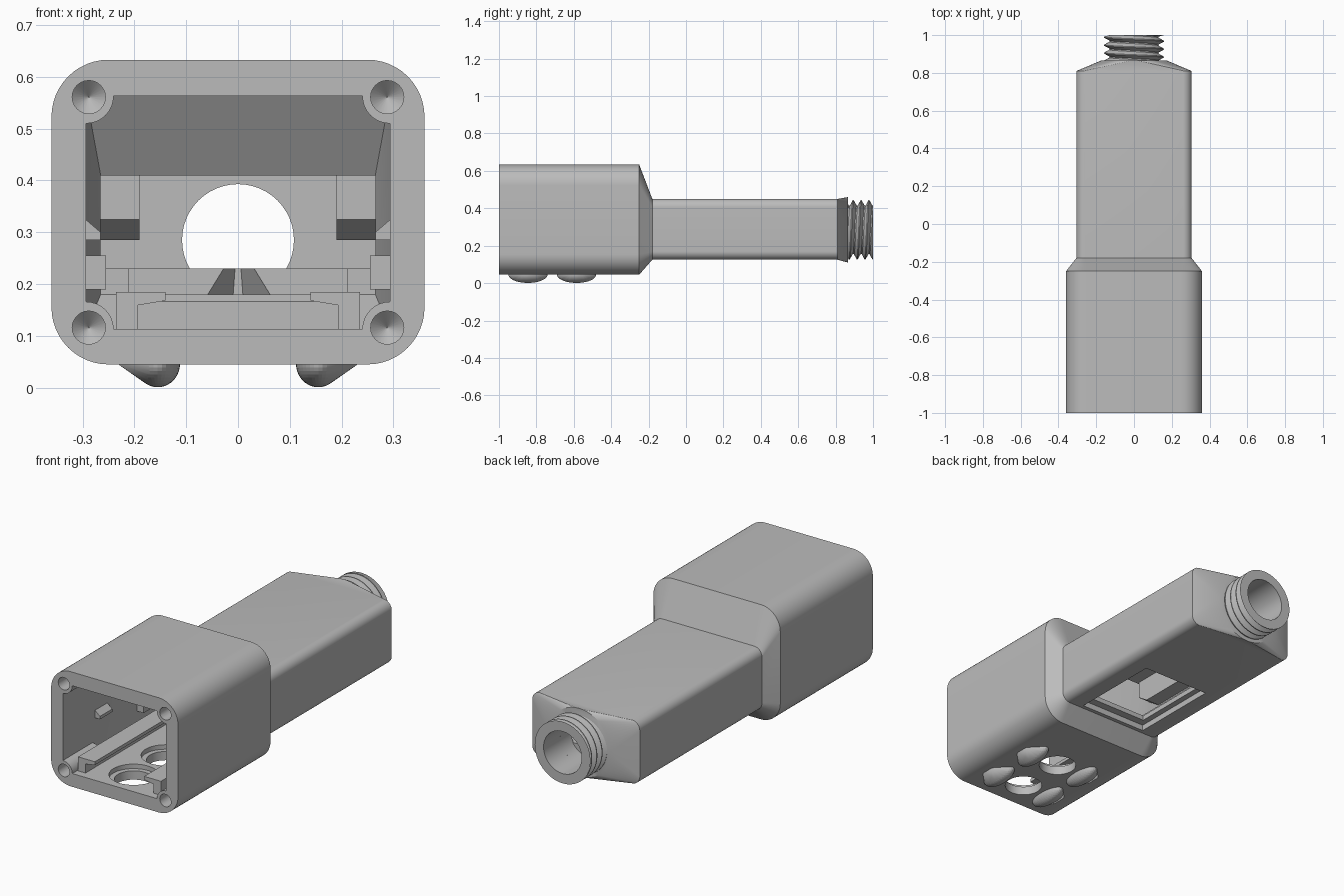
import bpy, bmesh, math
from mathutils import Vector, Matrix

cube = bpy.data.objects.get("Cube")
if cube:
    bpy.data.objects.remove(cube, do_unlink=True)

grey = bpy.data.materials.new("plain grey")
grey.use_nodes = True
COLOUR = (0.5, 0.5, 0.5, 1)
grey.diffuse_color = COLOUR
grey.node_tree.nodes["Principled BSDF"].inputs["Base Color"].default_value = COLOUR


def finish(name, bm):
    bmesh.ops.remove_doubles(bm, verts=bm.verts, dist=1e-5)
    bmesh.ops.recalc_face_normals(bm, faces=bm.faces)
    mesh = bpy.data.meshes.new(name)
    bm.to_mesh(mesh)
    bm.free()
    mesh.materials.append(grey)
    ob = bpy.data.objects.new(name, mesh)
    bpy.context.collection.objects.link(ob)
    return ob


def loft(name, sections):
    """Closed solid through matching rings of points."""
    bm = bmesh.new()
    rings = [[bm.verts.new(p) for p in s] for s in sections]
    n = len(rings[0])
    for a, b in zip(rings, rings[1:]):
        for i in range(n):
            bm.faces.new((a[i], a[(i + 1) % n], b[(i + 1) % n], b[i]))
    bm.faces.new(rings[0])
    bm.faces.new(rings[-1][::-1])
    return finish(name, bm)


def rounded(y, hw, z0, z1, r, seg=12):
    """Rounded rectangle ring in the xz plane."""
    pts = []
    for k, (sx, cz) in enumerate([(1, z1 - r), (-1, z1 - r), (-1, z0 + r), (1, z0 + r)]):
        for i in range(seg + 1):
            a = math.pi / 2 * (k + i / seg)
            pts.append((sx * (hw - r) + r * math.cos(a), y, cz + r * math.sin(a)))
    return pts


def notched(y, hw, z0, z1, r, seg=8):
    """Rectangle ring with a quarter circle bitten out of each corner."""
    pts = []
    for k, (cx, cz) in enumerate([(hw, z1), (-hw, z1), (-hw, z0), (hw, z0)]):
        for i in range(seg + 1):
            a = math.pi * (1.5 + k / 2) - math.pi / 2 * i / seg
            pts.append((cx + r * math.cos(a), y, cz + r * math.sin(a)))
    return pts


def circle(y, x, z, r, n=40):
    return [(x + r * math.cos(t * math.tau / n), y, z + r * math.sin(t * math.tau / n)) for t in range(n)]


def flat_circle(z, y, r, n=40):
    return [(r * math.cos(t * math.tau / n), y + r * math.sin(t * math.tau / n), z) for t in range(n)]


def rect(y, x0, x1, z0, z1):
    return [(x0, y, z0), (x1, y, z0), (x1, y, z1), (x0, y, z1)]


def block(name, x0, x1, y0, y1, z0, z1):
    return loft(name, [rect(y0, x0, x1, z0, z1), rect(y1, x0, x1, z0, z1)])


def cut(target, tool):
    tool.hide_render = True
    mod = target.modifiers.new("cut", "BOOLEAN")
    mod.operation, mod.solver, mod.object = "DIFFERENCE", "EXACT", tool
    bpy.ops.object.select_all(action="DESELECT")
    bpy.context.view_layer.objects.active = target
    target.select_set(True)
    bpy.ops.object.modifier_apply(modifier=mod.name)
    bpy.data.objects.remove(tool, do_unlink=True)


AXIS = 0.285            # height of the outlet axis
FEET_Y = (-0.845, -0.585)

# Outer shell: box, shoulder, neck, round collar
body = loft("housing_body", [
    rounded(-1, 0.36, 0.045, 0.633, 0.11),
    rounded(-0.25, 0.36, 0.045, 0.633, 0.11),
    rounded(-0.18, 0.305, 0.125, 0.45, 0.045),
    rounded(0.81, 0.305, 0.125, 0.45, 0.045),
    rounded(0.865, 0.175, AXIS - 0.175, AXIS + 0.175, 0.175)])

# Inner chamber, tapering into the neck, and the outlet bore
cut(body, loft("mouth_cutter", [notched(y, 0.293, 0.113, 0.563, 0.053) for y in (-1.05, -0.75)]))
cut(body, loft("chamber_cutter", [
    rect(-0.76, -0.293, 0.293, 0.113, 0.563),
    rect(-0.3, -0.293, 0.293, 0.113, 0.563),
    rect(-0.2, -0.265, 0.265, 0.18, 0.41),
    rect(0.78, -0.265, 0.265, 0.18, 0.41)]))
cut(body, block("step_cutter", -0.193, 0.193, -0.5, -0.22, 0.113, 0.25))
cut(body, loft("bore_cutter", [circle(y, 0, AXIS, 0.108, 48) for y in (0.7, 0.9)]))

# Screw holes with conical ends
for x in (-0.288, 0.288):
    for z in (0.116, 0.561):
        cut(body, loft("screw_cutter", [circle(-1.02, x, z, 0.032, 24),
                                        circle(-0.85, x, z, 0.032, 24),
                                        circle(-0.82, x, z, 0.001, 24)]))

# Stepped round openings in the floor
for y in FEET_Y:
    cut(body, loft("vent_cutter", [flat_circle(z, y, 0.09) for z in (0, 0.2)]))
    cut(body, loft("vent_step_cutter", [flat_circle(z, y, 0.115) for z in (0.09, 0.2)]))

# Stepped window under the neck
cut(body, block("window_cutter", -0.19, 0.19, -0.16, 0.32, 0.1, 0.155))
cut(body, block("window_inner_cutter", -0.16, 0.16, -0.12, 0.31, 0.1, 0.25))

# Threaded outlet: helical rows of root and crest points around a bore
PITCH, COLS = 0.042, 64
profile = [(0.0, 0.13), (0.15, 0.13), (0.5, 0.158), (0.62, 0.158)]
bm = bmesh.new()
columns = []
for j in range(COLS + 1):
    a = math.tau * j / COLS
    points = [(0.85, 0.108), (1.0, 0.108)]
    for turn in range(4, -3, -1):
        for offset, r in reversed(profile):
            y = 0.86 + PITCH * (turn + offset + j / COLS)
            points.append((min(1.0, max(0.855, y)), r))
    columns.append([bm.verts.new((r * math.cos(a), y, AXIS + r * math.sin(a))) for y, r in points])
for a, b in zip(columns, columns[1:]):
    for i in range(len(a) - 1):
        bm.faces.new((a[i], a[i + 1], b[i + 1], b[i]))
bmesh.ops.remove_doubles(bm, verts=bm.verts, dist=1e-5)
bmesh.ops.dissolve_degenerate(bm, edges=bm.edges, dist=1e-5)
parts = [body, finish("threaded_outlet", bm)]

# Teardrop feet: a rounded bump stretched towards the outer side
for side, sx in (("left", 1), ("right", -1)):
    for label, y in zip(("front", "rear"), FEET_Y):
        bm = bmesh.new()
        bmesh.ops.create_uvsphere(bm, u_segments=32, v_segments=20, radius=1,
                                  matrix=Matrix.Translation((sx * 0.155, y, 0.046))
                                  @ Matrix.Diagonal((0.043, 0.105, 0.045, 1)))
        for dy in (-0.03, 0.03):
            bm.verts.new((sx * 0.238, y + dy, 0.05))
        hull = bmesh.ops.convex_hull(bm, input=bm.verts)
        bmesh.ops.delete(bm, geom=[v for v in hull["geom_interior"] if isinstance(v, bmesh.types.BMVert)],
                         context="VERTS")
        parts.append(finish(f"{label}_{side}_foot", bm))

    # Slide rails with an inward lip
    lo, hi = sorted((sx * 0.193, sx * 0.235))
    block(f"{side}_rail", lo, hi, -0.96, -0.2, 0.11, 0.185)
    inner = [(sx * 0.2, 0.158), (sx * 0.14, 0.168), (sx * 0.14, 0.185), (sx * 0.2, 0.185)]
    loft(f"{side}_rail_lip", [[(x, y, z) for x, z in inner] for y in (-0.96, -0.2)])

    # Wedge clip on the chamber wall
    wedge = [(sx * 0.3, 0.285), (sx * 0.265, 0.285), (sx * 0.265, 0.3), (sx * 0.3, 0.33)]
    loft(f"{side}_wall_clip", [[(x, y, z) for x, z in wedge] for y in (-0.74, -0.64)])
    lo, hi = sorted((sx * 0.255, sx * 0.3))
    block(f"{side}_wall_stop", lo, hi, -0.4, -0.24, 0.19, 0.255)
    lo, hi = sorted((sx * 0.21, sx * 0.27))
    block(f"{side}_neck_ledge", lo, hi, -0.2, 0.35, 0.175, 0.23)

    # Upper corner block inside the neck, its front underside sloped
    lo, hi = sorted((sx * 0.19, sx * 0.27))
    loft(f"{side}_upper_block", [rect(-0.19, lo, hi, 0.325, 0.415),
                                 rect(-0.13, lo, hi, 0.285, 0.415),
                                 rect(0.5, lo, hi, 0.285, 0.415)])

# Raised neck floor behind the window, with a tapered notch
sill = block("neck_sill", -0.266, 0.266, 0.4, 0.785, 0.175, 0.23)
cut(sill, loft("notch_cutter", [[(-0.07, 0.39, 0.17), (0.07, 0.39, 0.17), (0.027, 0.39, 0.24), (-0.027, 0.39, 0.24)],
                                [(-0.01, 0.5, 0.17), (0.01, 0.5, 0.17), (0.005, 0.5, 0.24), (-0.005, 0.5, 0.24)]]))

# Smooth the curved parts, keep edges sharp
bpy.ops.object.select_all(action="DESELECT")
for ob in parts:
    ob.select_set(True)
bpy.context.view_layer.objects.active = body
bpy.ops.object.shade_smooth_by_angle(angle=math.radians(25))
